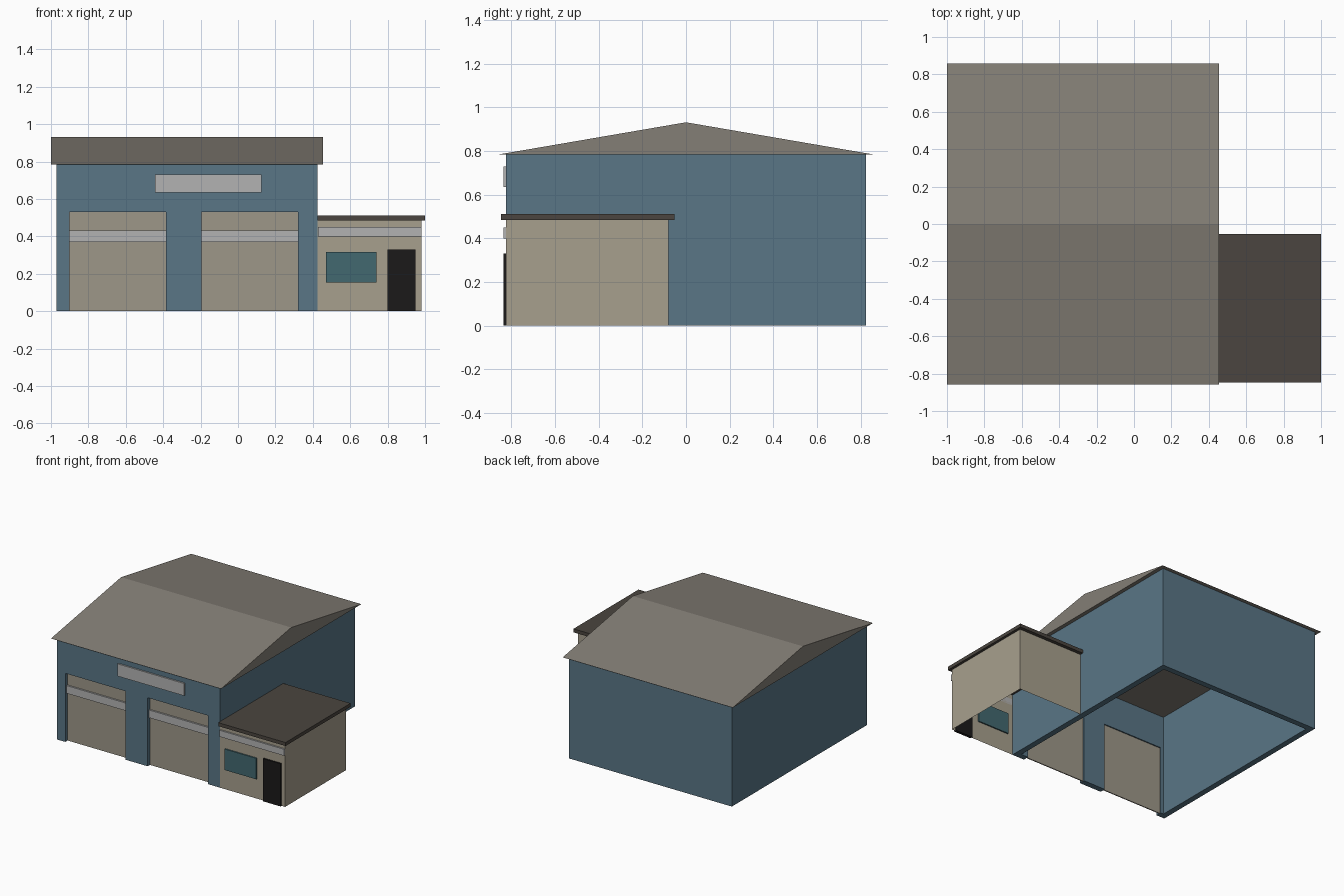
import bpy, bmesh

if "Cube" in bpy.data.objects:
    bpy.data.objects.remove(bpy.data.objects["Cube"])


def material(name, rgb):
    m = bpy.data.materials.new(name)
    m.diffuse_color = (*rgb, 1)
    m.use_nodes = True
    m.node_tree.nodes["Principled BSDF"].inputs["Base Color"].default_value = m.diffuse_color
    return m


BLUE = material("blue_cladding", (0.10, 0.18, 0.24))
TAN = material("tan_wall", (0.39, 0.35, 0.27))
SHUTTER = material("shutter_tan", (0.34, 0.31, 0.25))
ROOF = material("roof_grey", (0.23, 0.21, 0.18))
DARK = material("dark_roof", (0.07, 0.06, 0.05))
TRIM = material("light_trim", (0.45, 0.45, 0.45))
GLASS = material("teal_glass", (0.055, 0.14, 0.16))
BLACK = material("black_door", (0.011, 0.010, 0.010))


def box(name, x, y, z, mat=None, open_sides=()):
    """Box from min/max ranges; faces whose normal is in open_sides are left out."""
    bm = bmesh.new()
    bmesh.ops.create_cube(bm, size=1)
    bm.normal_update()
    drop = [f for f in bm.faces
            if tuple(round(c) for c in f.normal) in open_sides]
    bmesh.ops.delete(bm, geom=drop, context='FACES')
    for v in bm.verts:
        v.co = [r[0] if c < 0 else r[1] for c, r in zip(v.co, (x, y, z))]
    return finish(name, bm, mat)


def finish(name, bm, mat):
    me = bpy.data.meshes.new(name)
    bm.to_mesh(me)
    bm.free()
    if mat:
        me.materials.append(mat)
    ob = bpy.data.objects.new(name, me)
    bpy.context.collection.objects.link(ob)
    return ob


def cut(target, cutter):
    mod = target.modifiers.new("cut", 'BOOLEAN')
    mod.operation = 'DIFFERENCE'
    mod.solver = 'EXACT'
    mod.object = cutter
    bpy.context.view_layer.objects.active = target
    bpy.ops.object.modifier_apply(modifier=mod.name)
    bpy.data.objects.remove(cutter)


# Main hall: hollow walls, open below, with two bay openings
T = 0.045
hall = box("hall_walls", (-0.97, 0.425), (-0.825, 0.825), (0, 0.785), BLUE)
cut(hall, box("hall_void", (-0.97 + T, 0.425 - T), (-0.825 + T, 0.825 - T), (-0.1, 0.9)))

# Bay doors with a light band, set back in the openings
for i, (x0, x1) in enumerate([(-0.90, -0.385), (-0.195, 0.32)], 1):
    cut(hall, box("bay_void", (x0, x1), (-0.9, -0.7), (-0.1, 0.53)))
    box(f"bay_door_{i}", (x0, x1), (-0.797, -0.789), (0, 0.53), SHUTTER)
    box(f"bay_door_band_{i}", (x0, x1), (-0.81, -0.795), (0.37, 0.43), TRIM)

# Gable roof prism with its ridge along x
bm = bmesh.new()
profile = [(-0.857, 0.785), (0.857, 0.785), (0, 0.932)]
face = bm.faces.new([bm.verts.new((-1.0, y, z)) for y, z in profile])
ext = bmesh.ops.extrude_face_region(bm, geom=[face])
bmesh.ops.translate(bm, vec=(1.455, 0, 0),
                    verts=[g for g in ext["geom"] if isinstance(g, bmesh.types.BMVert)])
bmesh.ops.recalc_face_normals(bm, faces=bm.faces)
finish("gable_roof", bm, ROOF)

# Blank sign panel over the bays
box("sign_panel", (-0.445, 0.125), (-0.837, -0.82), (0.635, 0.73), TRIM)

# Office annex: thin walls open below, above and against the hall
box("annex_walls", (0.425, 0.98), (-0.825, -0.08), (0, 0.485), TAN,
    open_sides=[(0, 0, -1), (0, 0, 1), (-1, 0, 0)])
box("annex_roof", (0.425, 1.0), (-0.848, -0.053), (0.485, 0.512), DARK)
box("annex_fascia_band", (0.428, 0.98), (-0.837, -0.825), (0.40, 0.45), TRIM)
box("annex_window", (0.47, 0.74), (-0.835, -0.815), (0.153, 0.315), GLASS)
box("annex_door", (0.80, 0.95), (-0.837, -0.815), (0, 0.33), BLACK)
